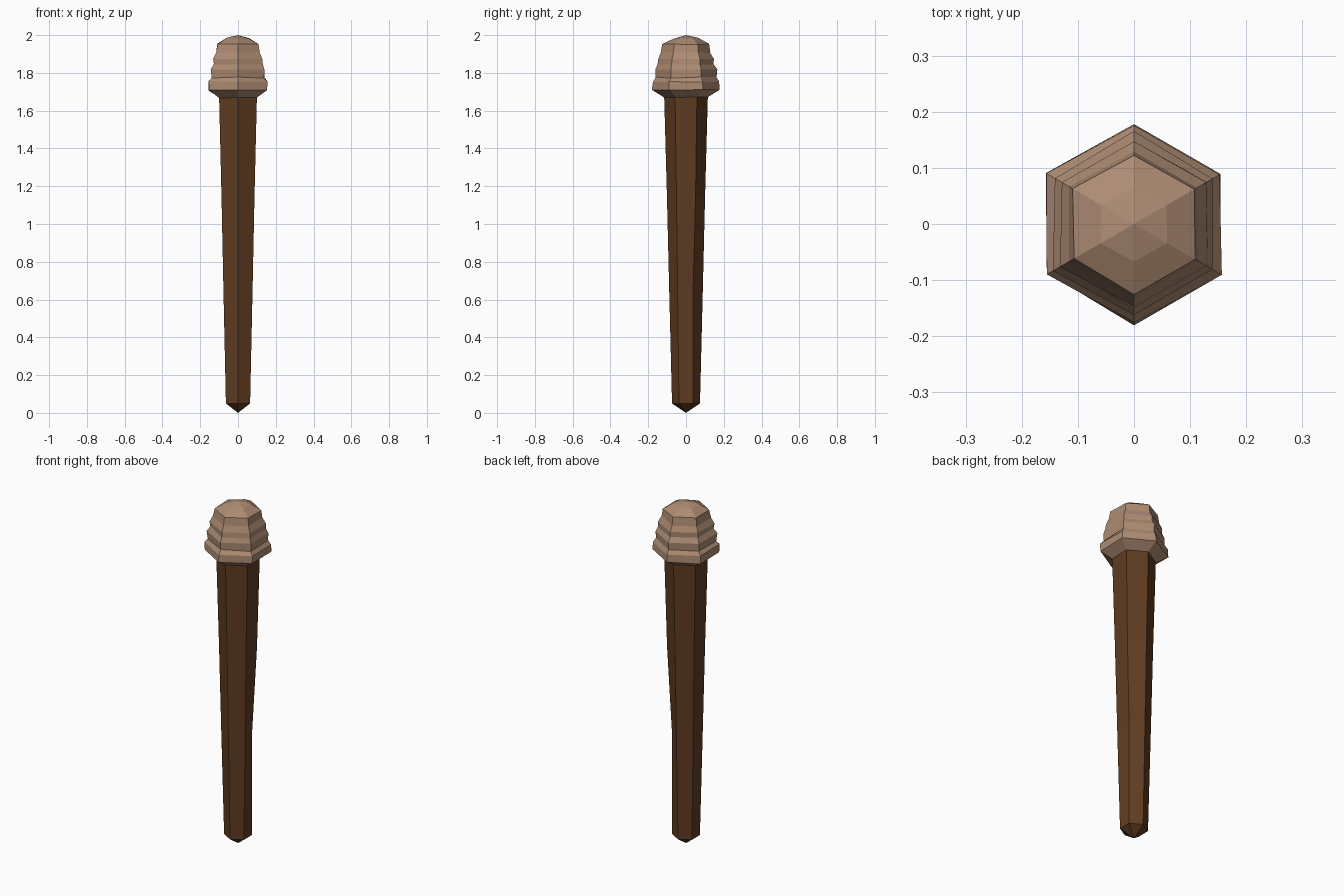
import bpy, bmesh, math, random

if "Cube" in bpy.data.objects:
    bpy.data.objects.remove(bpy.data.objects["Cube"])

random.seed(4)
SIDES = 6


def material(name, rgb):
    m = bpy.data.materials.new(name)
    m.diffuse_color = (*rgb, 1)
    m.use_nodes = True
    m.node_tree.nodes["Principled BSDF"].inputs["Base Color"].default_value = m.diffuse_color
    return m


def hex_loft(name, profile, base_z, tip_z, mat, wobble=0.0, dents=None):
    """Loft hexagonal rings (radius, z) and close each end with a point."""
    bm = bmesh.new()
    rings = []
    for i, (r, z) in enumerate(profile):
        ring = []
        for k in range(SIDES):
            a = math.radians(30 + 60 * k)
            rr = r + random.uniform(-wobble, wobble)
            rr += (dents or {}).get((i, k), 0)
            zz = z + random.uniform(-wobble, wobble)
            ring.append(bm.verts.new((rr * math.cos(a), rr * math.sin(a), zz)))
        rings.append(ring)
    for lo, hi in zip(rings, rings[1:]):
        for k in range(SIDES):
            n = (k + 1) % SIDES
            bm.faces.new((lo[k], lo[n], hi[n], hi[k]))
    for ring, z in ((rings[0], base_z), (rings[-1], tip_z)):
        tip = bm.verts.new((0, 0, z))
        for k in range(SIDES):
            bm.faces.new((ring[k], ring[(k + 1) % SIDES], tip))
    bmesh.ops.recalc_face_normals(bm, faces=bm.faces)
    mesh = bpy.data.meshes.new(name)
    bm.to_mesh(mesh)
    bm.free()
    mesh.materials.append(mat)
    obj = bpy.data.objects.new(name, mesh)
    bpy.context.collection.objects.link(obj)
    return obj


dark_wood = material("dark_wood", (0.115, 0.045, 0.015))
tan_wrap = material("tan_wrap", (0.42, 0.26, 0.17))

# Tapered shaft, with one corner shaved in on the +x +y side
hex_loft("shaft",
         [(0.074, 0.05), (0.089, 0.65), (0.101, 1.15), (0.116, 1.69)],
         0.0, 1.70, dark_wood, dents={(1, 0): -0.014})

# Wrapped head: stacked bulging bands narrowing to a shallow cap
hex_loft("wrapped_head",
         [(0.114, 1.67), (0.179, 1.71), (0.178, 1.752), (0.161, 1.775),
          (0.164, 1.82), (0.149, 1.845), (0.150, 1.875), (0.131, 1.907),
          (0.124, 1.952), (0.066, 1.983)],
         1.67, 2.0, tan_wrap, wobble=0.003)
